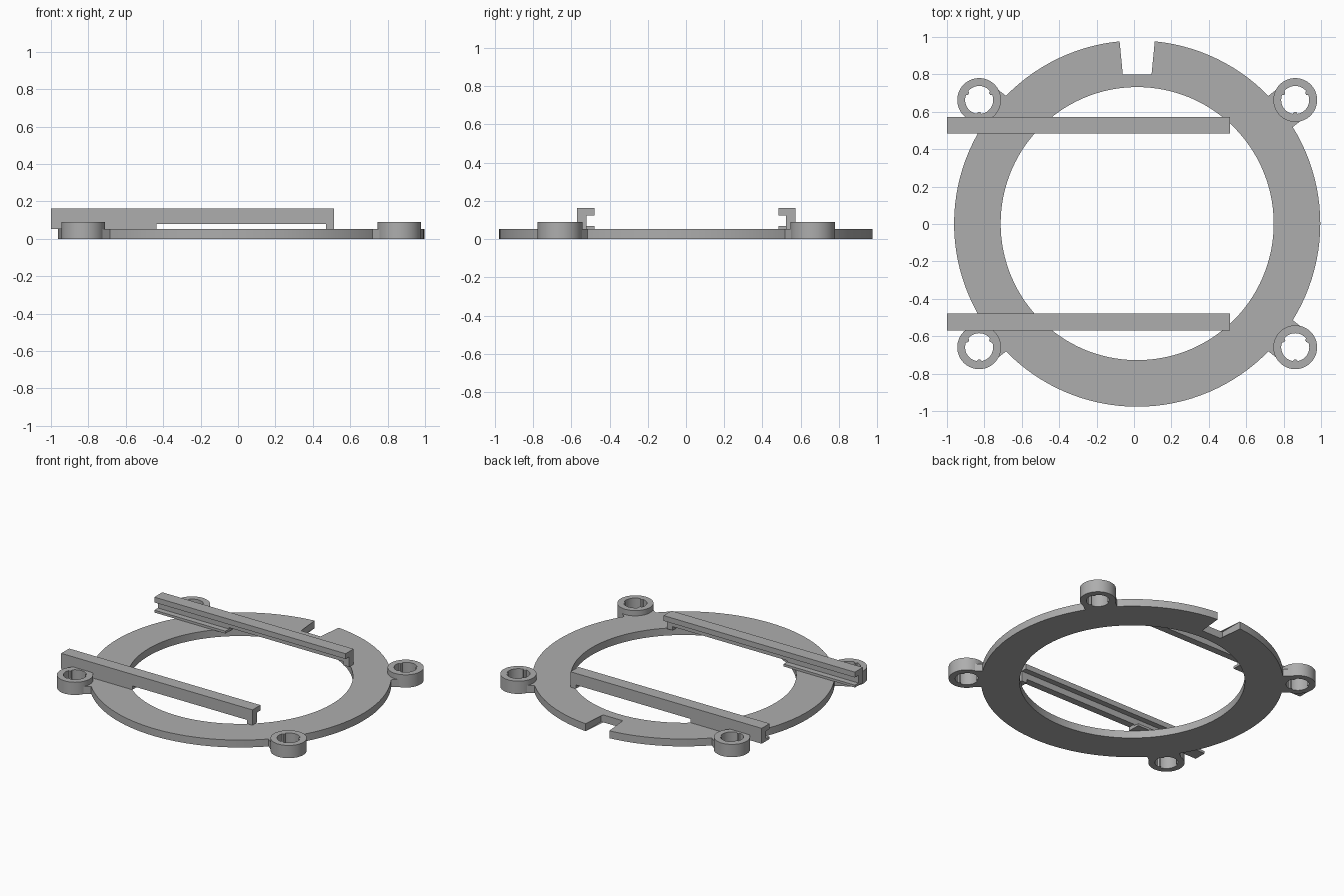
import bpy, bmesh, math
from mathutils import Vector

if "Cube" in bpy.data.objects:
    bpy.data.objects.remove(bpy.data.objects["Cube"], do_unlink=True)

GREY = bpy.data.materials.new("plain grey")
GREY.use_nodes = True
COLOUR = (0.42, 0.42, 0.42, 1)
GREY.diffuse_color = COLOUR
GREY.node_tree.nodes["Principled BSDF"].inputs["Base Color"].default_value = COLOUR

CENTRE = Vector((0.017, 0.002))
RING_R, RING_IN, RING_H = 0.979, 0.73, 0.053
LUG_R, LUG_H = 0.117, 0.091
LUG_X, LUG_Y = 0.845, 0.661


def finish(name, bm):
    bmesh.ops.recalc_face_normals(bm, faces=bm.faces)
    mesh = bpy.data.meshes.new(name)
    bm.to_mesh(mesh)
    bm.free()
    obj = bpy.data.objects.new(name, mesh)
    mesh.materials.append(GREY)
    bpy.context.collection.objects.link(obj)
    bpy.ops.object.select_all(action='DESELECT')
    obj.select_set(True)
    bpy.context.view_layer.objects.active = obj
    bpy.ops.object.shade_smooth_by_angle(angle=math.radians(25))
    return obj


def polar(r, a):
    return Vector((r * math.cos(a), r * math.sin(a)))


def washer(name, outer, inner, height, centre):
    """Flat plate between two matching closed outlines."""
    bm = bmesh.new()
    loops = [[bm.verts.new((*(p + centre), z)) for p in pts]
             for pts, z in ((outer, 0), (outer, height), (inner, height), (inner, 0))]
    n = len(outer)
    for k in range(4):
        a, b = loops[k], loops[(k + 1) % 4]
        for i in range(n):
            j = (i + 1) % n
            bm.faces.new((a[i], a[j], b[j], b[i]))
    return finish(name, bm)


def prism(bm, points, direction):
    """Extrude a closed 3D outline along a direction."""
    face = bm.faces.new([bm.verts.new(p) for p in points])
    new = bmesh.ops.extrude_face_region(bm, geom=[face], use_keep_orig=True)["geom"]
    verts = [v for v in new if isinstance(v, bmesh.types.BMVert)]
    bmesh.ops.translate(bm, verts=verts, vec=direction)


# Main ring with a square notch at the back
half, floor = 0.094, 0.798
start = math.acos(half / RING_R)
sweep = 2 * start + math.pi
outer = [polar(RING_R, start - sweep * i / 120) for i in range(121)]
outer += [Vector((-half + 2 * half * i / 8, floor)) for i in range(9)]
inner = [p.normalized() * RING_IN for p in outer]
washer("ring_plate", outer, inner, RING_H, CENTRE)

# Four screw lugs, each with a ribbed hole and a bridge to the ring
steps = 72
for sx, side in ((1, "left"), (-1, "right")):
    for sy, end in ((1, "back"), (-1, "front")):
        offset = Vector((sx * LUG_X, sy * LUG_Y))
        rim, hole = [], []
        for i in range(steps):
            a = math.tau * i / steps
            rib = (i - 6) % 24 in (0, 1, 23)
            rim.append(polar(LUG_R, a))
            hole.append(polar(0.065 if rib else 0.075, a))
        washer(f"{end}_{side}_lug", rim, hole, LUG_H, CENTRE + offset)

        along = offset.normalized()
        across = Vector((-along.y, along.x))
        reach = offset.length
        flat = [(0.93, -0.106), (0.93, 0.106)]
        for i in range(13):
            a = math.radians(74 - 148 * i / 12)
            flat.append((reach - 0.11 * math.cos(a), 0.11 * math.sin(a)))
        bm = bmesh.new()
        prism(bm, [(*(CENTRE + along * u + across * v), 0) for u, v in flat],
              (0, 0, RING_H))
        finish(f"{end}_{side}_bridge", bm)

# Two guide rails: hooked channel at the right end, raised middle, foot at the left end
OUT, WEB, IN = 0.571, 0.521, 0.481
TOP, UNDER, RAISED, LIP = 0.163, 0.125, 0.08, 0.07
channel = [(OUT, RING_H), (OUT, TOP), (IN, TOP), (IN, UNDER),
           (WEB, UNDER), (WEB, LIP), (IN, LIP), (IN, RING_H)]


def angle(bottom):
    return [(OUT, bottom), (OUT, TOP), (IN, TOP), (IN, UNDER), (WEB, UNDER), (WEB, bottom)]


for s, name in ((1, "back_rail"), (-1, "front_rail")):
    bm = bmesh.new()
    for x0, x1, profile in ((-1, -0.437, channel),
                            (-0.437, 0.47, angle(RAISED)),
                            (0.47, 0.513, angle(RING_H))):
        prism(bm, [(x0, s * y + CENTRE.y, z) for y, z in profile], (x1 - x0, 0, 0))
    finish(name, bm)
